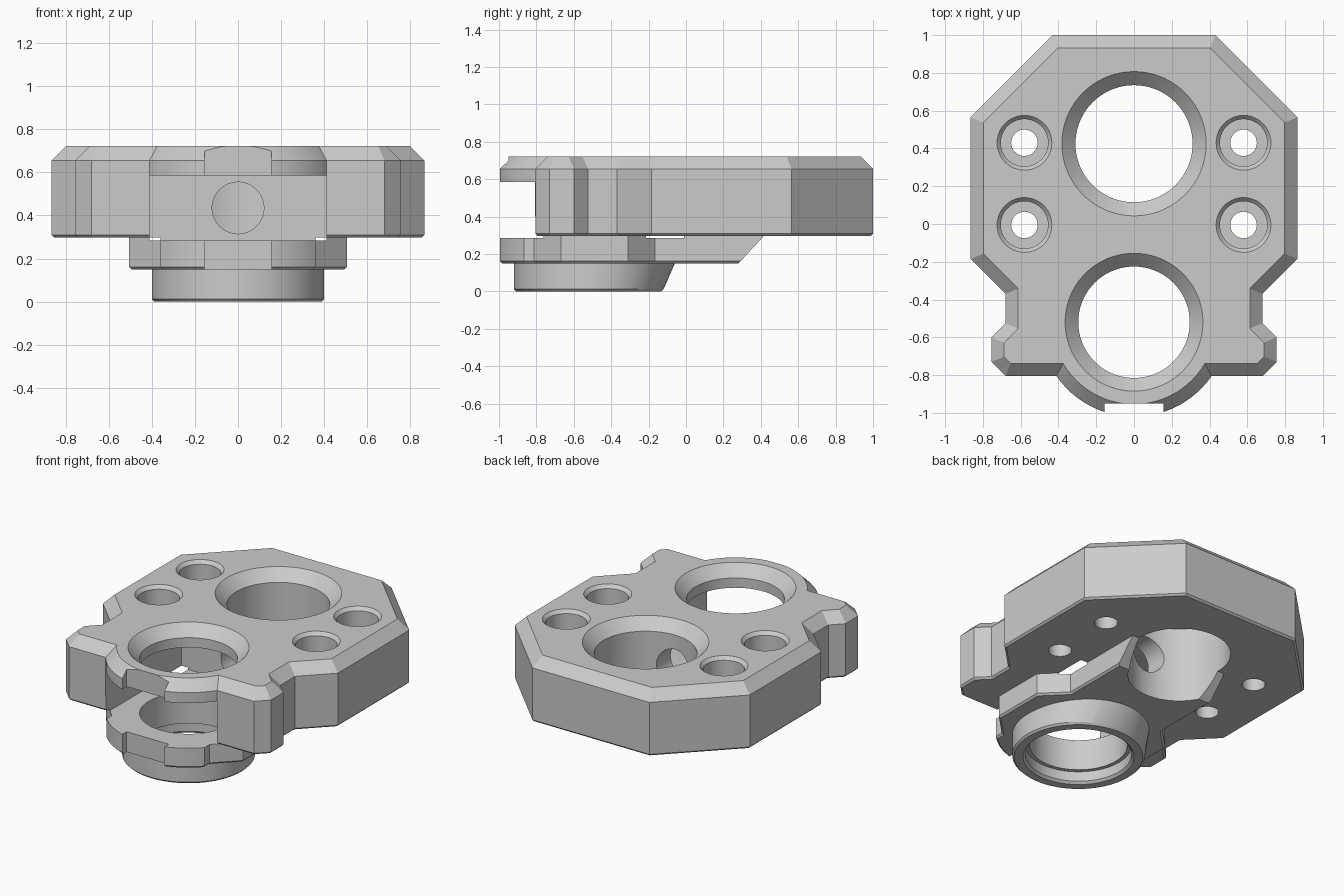
import bpy, bmesh
from math import sin, cos, pi, asin, radians
from mathutils import Vector, Matrix

if "Cube" in bpy.data.objects:
    bpy.data.objects.remove(bpy.data.objects["Cube"], do_unlink=True)

grey = bpy.data.materials.new("plain grey")
grey.use_nodes = True
GREY = (0.6, 0.6, 0.6, 1)
grey.diffuse_color = GREY
grey.node_tree.nodes["Principled BSDF"].inputs["Base Color"].default_value = GREY

FRONT_Y, REAR_Y = -0.52, 0.425   # bore centres
TOP, EDGE, BASE = 0.722, 0.655, 0.297


def loft(name, rings):
    """Solid through matching rings of points, each given as (points, z)."""
    bm = bmesh.new()
    loops = [[bm.verts.new((p[0], p[1], z)) for p in pts] for pts, z in rings]
    n = len(loops[0])
    for a, b in zip(loops, loops[1:]):
        for i in range(n):
            j = (i + 1) % n
            bm.faces.new((a[i], a[j], b[j], b[i]))
    bm.faces.new(loops[0][::-1])
    bm.faces.new(loops[-1])
    bmesh.ops.recalc_face_normals(bm, faces=bm.faces)
    mesh = bpy.data.meshes.new(name)
    bm.to_mesh(mesh)
    bm.free()
    mesh.materials.append(grey)
    ob = bpy.data.objects.new(name, mesh)
    bpy.context.collection.objects.link(ob)
    return ob


def circle(r, x=0, y=0, n=72):
    return [(x + r * cos(2 * pi * i / n), y + r * sin(2 * pi * i / n)) for i in range(n)]


def turned(name, x, y, profile):
    return loft(name, [(circle(r, x, y), z) for r, z in profile])


def box(name, x, y0, y1, z0, z1):
    pts = [(-x, y0), (x, y0), (x, y1), (-x, y1)]
    return loft(name, [(pts, z0), (pts, z1)])


def mirrored(right):
    return right + [(-x, y) for x, y in reversed(right)]


def inset(pts, d):
    """Offset a counter-clockwise outline inward with mitred corners."""
    out = []
    for i, p in enumerate(pts):
        p = Vector(p)
        a = (p - Vector(pts[i - 1])).normalized()
        b = (Vector(pts[(i + 1) % len(pts)]) - p).normalized()
        na, nb = Vector((-a.y, a.x)), Vector((-b.y, b.x))
        out.append(p + (na + nb) * d / (1 + na.dot(nb)))
    return out


def combine(ob, other, operation="DIFFERENCE", keep=False):
    mod = ob.modifiers.new("combine", "BOOLEAN")
    mod.operation, mod.solver, mod.object = operation, "EXACT", other
    deps = bpy.context.evaluated_depsgraph_get()
    mesh = bpy.data.meshes.new_from_object(ob.evaluated_get(deps))
    ob.modifiers.clear()
    ob.data = mesh
    if not keep:
        bpy.data.objects.remove(other, do_unlink=True)


# Main block with chamfered top and side ears
block = mirrored([(0.68, -0.805), (0.755, -0.73), (0.755, -0.6), (0.68, -0.525),
                  (0.68, -0.37), (0.865, -0.185), (0.865, 0.565), (0.43, 1.0)])
body = loft("main_block", [(inset(block, 0.012), BASE), (block, BASE + 0.012),
                           (block, EDGE), (inset(block, 0.067), TOP)])

# Rounded front lip
lip = turned("front_lip", 0, FRONT_Y, [(0.5, 0.4), (0.5, EDGE), (0.434, TOP)])
combine(body, lip, "UNION")


# Lower bracket: rounded nose, faceted ears, arm with a sloping rear end
def bracket_outline(rear):
    sweep = asin(0.36 / 0.5)
    nose = [(0.5 * sin(sweep * i / 12), FRONT_Y - 0.5 * cos(sweep * i / 12))
            for i in range(1, 13)]
    return mirrored(nose + [(0.36, -0.812), (0.505, -0.667), (0.505, -0.31),
                            (0.36, -0.165), (0.36, rear)])


bracket = loft("lower_bracket", [(inset(bracket_outline(0.292), 0.012), 0.15),
                                 (bracket_outline(0.292), 0.162),
                                 (bracket_outline(0.42), 0.30)])

# Bottom collar, vertical in front and leaning out at the rear
def stretched(r, shift):
    return [(x, y + (shift * max(0, y - FRONT_Y) / r)) for x, y in circle(r, 0, FRONT_Y)]


collar = loft("bottom_collar", [(stretched(0.388, 0), 0), (stretched(0.4, 0), 0.012),
                                (stretched(0.4, 0.065), 0.16)])

# Shared cutters: slot, front notch and the two large bores
shared = [
    box("slot_cutter", 0.41, -1.3, -0.01, 0.285, 0.585),
    box("notch_cutter", 0.155, -1.3, -0.95, 0.1, 0.9),
    turned("rear_bore_cutter", 0, REAR_Y,
           [(0.31, 0.05), (0.31, 0.65), (0.382, TOP), (0.382, 0.8)]),
    turned("front_bore_cutter", 0, FRONT_Y,
           [(0.295, 0.05), (0.295, 0.65), (0.365, TOP), (0.365, 0.8)]),
]
for cutter in shared:
    combine(body, cutter, keep=True)
    combine(bracket, cutter)

# Counterbored screw holes
for x in (-0.58, 0.58):
    for y in (-0.005, 0.43):
        combine(body, turned("screw_cutter", x, y, [
            (0.07, 0.2), (0.07, 0.5), (0.125, 0.5), (0.125, 0.7),
            (0.145, TOP), (0.145, 0.8)]))

# Round passage from the slot into the rear bore
passage = turned("passage_cutter", 0, 0, [(0.12, -0.1), (0.12, 0.3)])
passage.data.transform(Matrix.Translation((0, 0, 0.435)) @ Matrix.Rotation(-pi / 2, 4, "X"))
combine(body, passage)

# Stepped collar bore
combine(collar, turned("collar_cutter", 0, FRONT_Y, [
    (0.335, -0.1), (0.335, 0), (0.32, 0.015), (0.32, 0.08),
    (0.295, 0.08), (0.295, 0.3)]))

# Smooth the round walls and keep the chamfers crisp
for ob in (body, bracket, collar):
    bpy.ops.object.select_all(action="DESELECT")
    ob.select_set(True)
    bpy.context.view_layer.objects.active = ob
    bpy.ops.object.shade_smooth_by_angle(angle=radians(25))
